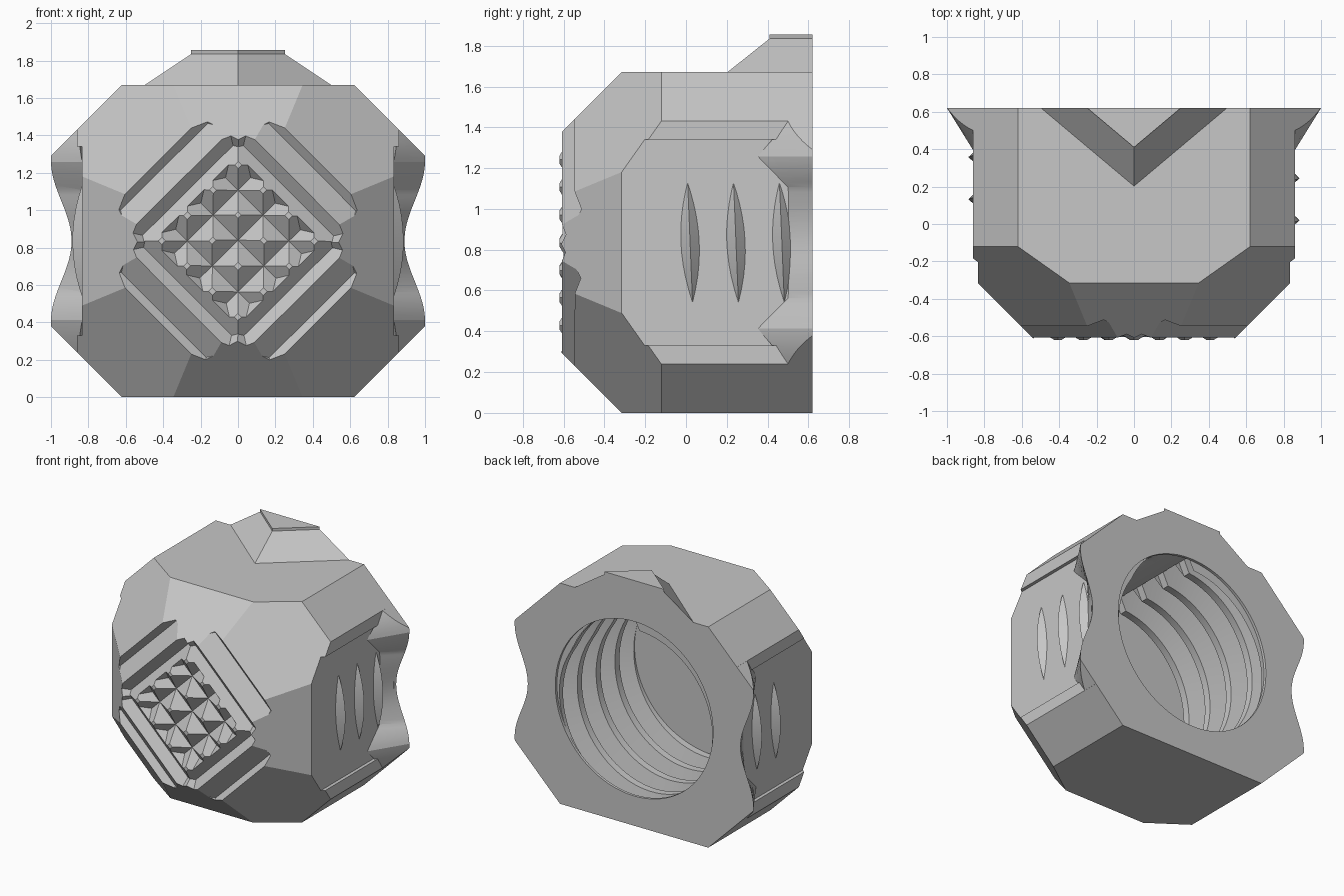
import bpy, bmesh, math
from mathutils import Vector, Matrix

cube = bpy.data.objects.get("Cube")
if cube:
    bpy.data.objects.remove(cube, do_unlink=True)

MID = 0.835          # height of the bore axis
BACK = 0.62          # back plane, also the front reach
DIAG = 1.029         # distance of the slanted sides from the axis

grey = bpy.data.materials.new("plain_grey")
grey.use_nodes = True
grey.diffuse_color = (0.57, 0.57, 0.57, 1)
grey.node_tree.nodes["Principled BSDF"].inputs["Base Color"].default_value = (0.57, 0.57, 0.57, 1)


def finish(name, bm, fix=True):
    if fix:
        bmesh.ops.recalc_face_normals(bm, faces=bm.faces)
    me = bpy.data.meshes.new(name)
    bm.to_mesh(me)
    bm.free()
    me.materials.append(grey)
    ob = bpy.data.objects.new(name, me)
    bpy.context.collection.objects.link(ob)
    return ob


def box(lo, hi):
    bm = bmesh.new()
    bmesh.ops.create_cube(bm, size=1)
    for v in bm.verts:
        v.co = Vector([l + (c + 0.5) * (h - l) for c, l, h in zip(v.co, lo, hi)])
    return bm


def loft(rings):
    """Closed solid through rings of points."""
    bm = bmesh.new()
    rings = [[bm.verts.new(p) for p in ring] for ring in rings]
    n = len(rings[0])
    for a, b in zip(rings, rings[1:]):
        for i in range(n):
            j = (i + 1) % n
            bm.faces.new((a[i], a[j], b[j], b[i]))
    bm.faces.new(rings[0])
    bm.faces.new(rings[-1])
    return bm


def slice_off(bm, point, normal):
    """Remove everything on the normal's side and close the cut."""
    geom = bm.verts[:] + bm.edges[:] + bm.faces[:]
    bmesh.ops.bisect_plane(bm, geom=geom, plane_co=point, plane_no=normal,
                           clear_outer=True, dist=1e-5)
    bmesh.ops.holes_fill(bm, edges=bm.edges[:], sides=0)


def slice_diagonals(bm):
    h = math.sqrt(0.5)
    for sx in (-1, 1):
        for sz in (-1, 1):
            n = Vector((sx * h, 0, sz * h))
            slice_off(bm, Vector((0, 0, MID)) + n * DIAG, n)


def combine(ob, tool, operation):
    mod = ob.modifiers.new("combine", 'BOOLEAN')
    mod.object, mod.operation, mod.solver = tool, operation, 'EXACT'
    bpy.context.view_layer.objects.active = ob
    bpy.ops.object.modifier_apply(modifier=mod.name)
    bpy.data.objects.remove(tool, do_unlink=True)


def cylinder(name, radius, y0, y1, lift=0.0):
    bm = bmesh.new()
    bmesh.ops.create_cone(bm, cap_ends=True, segments=96, radius1=radius, radius2=radius, depth=y1 - y0)
    bm.transform(Matrix.Translation((0, (y0 + y1) / 2, MID + lift)) @ Matrix.Rotation(math.pi / 2, 4, 'X'))
    return finish(name, bm)


# Body: eight-sided block with a bevelled front
bm = box((-0.86, -BACK, 0), (0.86, BACK, 2 * MID))
slice_diagonals(bm)
for k in range(8):
    a = k * math.pi / 4
    n = Vector((math.cos(a), -1, math.sin(a)))
    slice_off(bm, Vector((0, -1.15, MID)), n.normalized())
body = finish("body", bm)


def groove(offset, length, apex, turn):
    """V-shaped cutter with sloping ends, turned about the bore axis."""
    rise, w = 0.2, 0.224
    sections = [[(e * length, apex, offset), (e * (length + 0.14), apex - rise, offset - w),
                 (e * (length + 0.14), apex - rise, offset + w)] for e in (-1, 1)]
    bm = loft(sections)
    bm.transform(Matrix.Translation((0, 0, MID)) @ Matrix.Rotation(math.radians(turn), 4, 'Y'))
    return finish("groove_cutter", bm)


def volume(ob):
    bm = bmesh.new()
    bm.from_mesh(ob.data)
    result = bm.calc_volume()
    bm.free()
    return result


def carve(offset, length, apex, turn):
    """Cut one groove; nudge it and retry if the cut is not clean."""
    before, backup = volume(body), body.data.copy()
    for attempt in range(6):
        combine(body, groove(offset + 0.0013 * attempt, length, apex, turn + 0.17 * attempt), 'DIFFERENCE')
        front = min(v.co.y for v in body.data.vertices)
        if 0 < before - volume(body) < 0.03 and front > -BACK - 0.01:
            return
        body.data = backup.copy()


# Crossed grip grooves on the front
for turn in (45.1, -44.8):
    for offset, length, apex in ((0.003, 0.28, -0.546), (0.192, 0.283, -0.547),
                                 (0.381, 0.337, -0.549), (0.56, 0.325, -0.506)):
        for s in ((1, -1) if offset > 0.1 else (1,)):
            carve(s * offset, length + 0.004 * s, apex, turn)


def lug_section(side, h):
    """Ramp section at height h from the axis: waisted in the middle."""
    outer = max(0, (abs(h) - 0.42) / 0.175)
    inner = min(max(0, (0.42 - abs(h)) / 0.15), 1)
    reach = 0.945 - 0.055 * math.cos(math.pi * h / 0.43)
    points = ((0.833 + 0.027 * outer, 0.35 + 0.15 * (outer + inner)), (reach, BACK), (0.8, BACK))
    return [(side * x, y, MID + h) for x, y in points]


# Side panels and waisted back lugs
for s in (-1, 1):
    lo, hi = sorted((s * 0.835, s * 1.2))
    combine(body, finish("panel_cutter", box((lo, -1, 0.33), (hi, 1, 1.34))), 'DIFFERENCE')
    lug = loft([lug_section(s, 0.595 * i / 24) for i in range(-24, 25)])
    slice_diagonals(lug)
    combine(body, finish("lug", lug), 'UNION')

# Bore with a narrower, slightly raised mouth
combine(body, cylinder("bore_cutter", 0.82, -0.3, 0.6), 'DIFFERENCE')
combine(body, cylinder("mouth_cutter", 0.66, 0.4, 0.8, lift=0.05), 'DIFFERENCE')

# Pointed ramp on top
ramp = loft([[(-w, BACK, z), (0, y, z), (w, BACK, z)] for w, y, z in
             ((0.5, 0.2, 2 * MID - 0.002), (0.25, 0.41, 1.835), (0.25, 0.41, 1.855))])
finish("top_ramp", ramp)

# Inner thread: its deepest turns show as thin ribs on the side panels
PITCH = 0.225
profile = ((-0.1125, 0.64), (-0.085, 0.64), (-0.045, 0.835), (0, 0.885),
           (0.045, 0.835), (0.085, 0.64), (0.1125, 0.64))
bm = bmesh.new()
previous = None
step = math.radians(4)
for i in range(460):
    angle = 12.3 - i * step
    centre = 0.02 - PITCH * angle / math.tau
    c, s = math.cos(angle), math.sin(angle)
    turn = math.degrees(angle) % 360
    # the thread fades into a smooth relief that ends in a straight step
    fade = min((turn - 35) / 35, 1) if 35 < turn < 92 else 0
    row = []
    for dy, r in profile:
        r += (0.73 - r) * fade
        if centre < -0.04:
            r = min(r, 0.815)
        r = min(r, 0.815 / max(abs(s), 0.01))
        y = min(max(centre + dy, -0.299), 0.599)
        row.append(bm.verts.new((r * c, y, MID + r * s)))
    if previous:
        for j in range(len(row) - 1):
            bm.faces.new((previous[j], row[j], row[j + 1], previous[j + 1]))
    previous = row
bmesh.ops.dissolve_degenerate(bm, dist=1e-5, edges=bm.edges[:])
thread = finish("inner_thread", bm, fix=False)

# Smooth the round surfaces, keep the edges crisp
for ob in (body, thread):
    bpy.ops.object.select_all(action='DESELECT')
    ob.select_set(True)
    bpy.context.view_layer.objects.active = ob
    bpy.ops.object.shade_smooth_by_angle(angle=math.radians(20))
